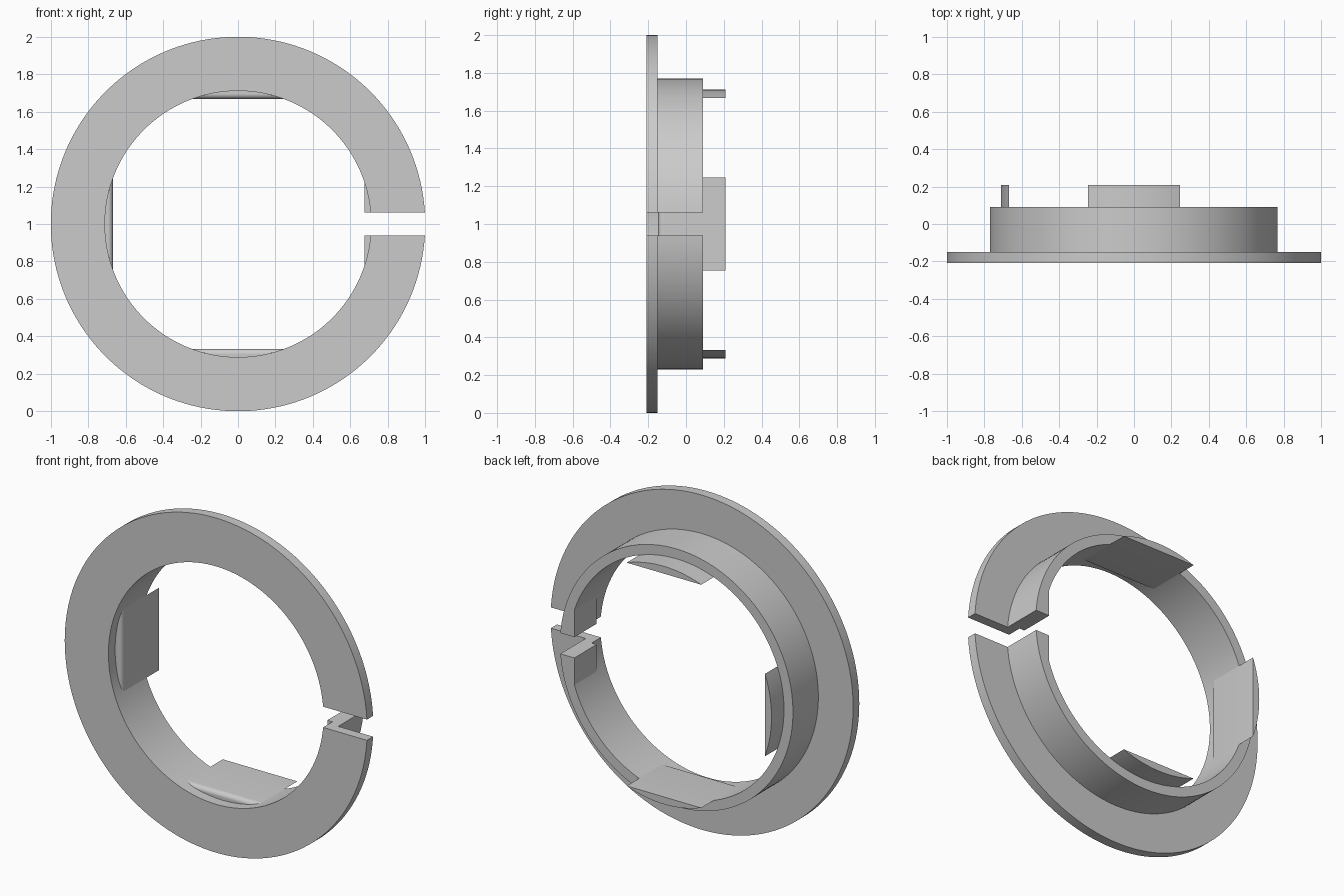
import bpy, bmesh
from math import asin, acos, sin, cos, pi

cube = bpy.data.objects.get("Cube")
if cube:
    bpy.data.objects.remove(cube)

GAP = 0.062               # half height of the slot at +x
INNER = 0.711             # bore radius
FRONT, STEP, REAR, TIP = -0.208, -0.15, 0.09, 0.208
CENTRE = 1.0              # height of the ring axis

grey = bpy.data.materials.new("light_grey")
grey.use_nodes = True
grey.diffuse_color = (0.6, 0.6, 0.6, 1)
grey.node_tree.nodes["Principled BSDF"].inputs["Base Color"].default_value = (0.6, 0.6, 0.6, 1)


def finish(name, bm):
    bmesh.ops.recalc_face_normals(bm, faces=bm.faces)
    mesh = bpy.data.meshes.new(name)
    bm.to_mesh(mesh)
    bm.free()
    mesh.materials.append(grey)
    obj = bpy.data.objects.new(name, mesh)
    bpy.context.collection.objects.link(obj)
    bpy.ops.object.select_all(action="DESELECT")
    obj.select_set(True)
    bpy.context.view_layer.objects.active = obj
    bpy.ops.object.shade_smooth_by_angle(angle=pi / 6)
    return obj


def skin(name, loops):
    """Join equal closed loops of points and cap both ends."""
    bm = bmesh.new()
    rows = [[bm.verts.new(p) for p in loop] for loop in loops]
    n = len(rows[0])
    for a, b in zip(rows, rows[1:]):
        for i in range(n):
            j = (i + 1) % n
            bm.faces.new((a[i], a[j], b[j], b[i]))
    bm.faces.new(rows[0])
    bm.faces.new(rows[-1])
    return finish(name, bm)


# Flanged split ring: L-shaped section swept round, ends cut parallel to the slot
section = [(INNER, FRONT), (1, FRONT), (1, STEP), (0.77, STEP), (0.77, REAR), (INNER, REAR)]
STEPS = 144


def ring_loop(t):
    loop = []
    for r, y in section:
        start = asin(GAP / r)
        a = start + t * (2 * pi - 2 * start)
        loop.append((r * cos(a), y, CENTRE + r * sin(a)))
    return loop


skin("flanged_split_ring", [ring_loop(i / STEPS) for i in range(STEPS + 1)])


# Clip tabs: circular segments with a rounded leading edge
def segment_loop(chord, y, turn, n=24):
    half = acos(chord / INNER)
    angles = [turn - half + 2 * half * i / n for i in range(n + 1)]
    return [(INNER * cos(a), y, CENTRE + INNER * sin(a)) for a in angles]


CHORD, ROUND = 0.667, 0.025
layers = []
for k in range(7):
    t = k / 6 * pi / 2
    layers.append((CHORD + ROUND * (1 - sin(t)), -0.12 - ROUND * cos(t)))
layers.append((CHORD, TIP))

for name, turn in (("top_tab", pi / 2), ("right_tab", pi), ("bottom_tab", -pi / 2)):
    skin(name, [segment_loop(c, y, turn) for c, y in layers])


# Short pads on both sides of the slot, flush with the collar
def pad_loop(y, side, chord=0.675, n=12):
    a0, a1 = asin(GAP / INNER), acos(chord / INNER)
    angles = [a0 + (a1 - a0) * i / n for i in range(n + 1)]
    points = [(chord, GAP)] + [(INNER * cos(a), INNER * sin(a)) for a in angles]
    return [(x, y, CENTRE + side * z) for x, z in points]


for name, side in (("upper_slot_pad", 1), ("lower_slot_pad", -1)):
    skin(name, [pad_loop(y, side) for y in (-0.12, REAR)])
